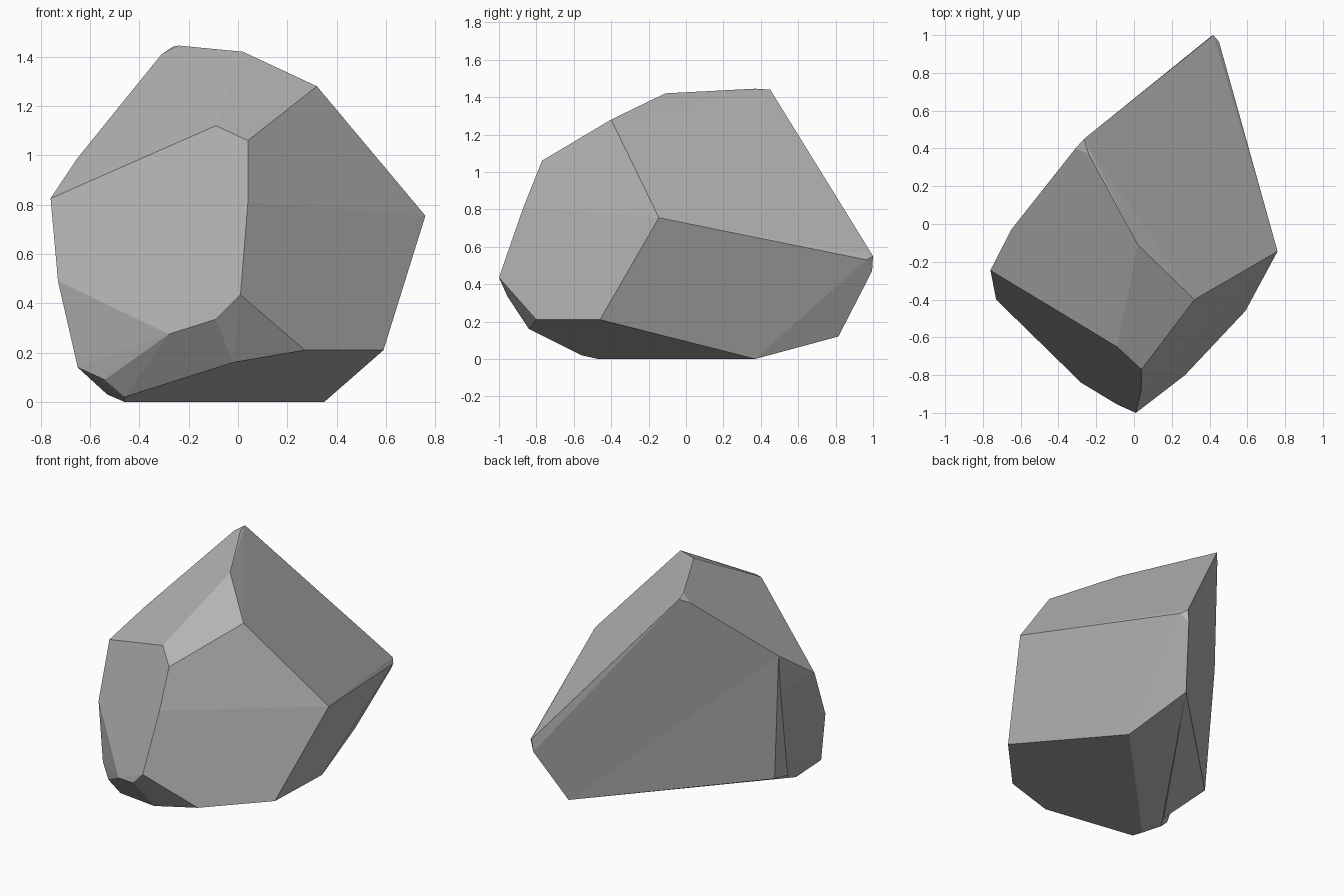
import bpy
import bmesh
import math

default_cube = bpy.data.objects.get("Cube")
if default_cube:
    bpy.data.objects.remove(default_cube, do_unlink=True)

# One stone colour
stone = bpy.data.materials.new("stone_grey")
stone.use_nodes = True
grey = (0.48, 0.48, 0.48, 1.0)
stone.diffuse_color = grey
shader = next(n for n in stone.node_tree.nodes if n.type == "BSDF_PRINCIPLED")
shader.inputs["Base Color"].default_value = grey
shader.inputs["Roughness"].default_value = 0.9


def hull_object(name, corners):
    """Chisel a convex block from its corner points."""
    bm = bmesh.new()
    for corner in corners:
        bm.verts.new(corner)
    result = bmesh.ops.convex_hull(bm, input=bm.verts[:])
    spare = set(result["geom_interior"]) | set(result["geom_unused"])
    spare_verts = [g for g in spare if isinstance(g, bmesh.types.BMVert)]
    bmesh.ops.delete(bm, geom=spare_verts, context="VERTS")
    bmesh.ops.recalc_face_normals(bm, faces=bm.faces[:])
    mesh = bpy.data.meshes.new(name)
    bm.to_mesh(mesh)
    bm.free()
    mesh.materials.append(stone)
    obj = bpy.data.objects.new(name, mesh)
    bpy.context.scene.collection.objects.link(obj)
    return obj


# Corners shared by the main block and the back shoulder
rim = (-.65, -.03, .99)
back_foot = (.28, .815, .12)
base_back = (.35, .37, 0)
base_front = (-.46, -.47, 0)
notch = (-.48, -.3, .08)

crown = [(.32, -.4, 1.28), (.02, -.11, 1.42), (-.24, .37, 1.445),
         (-.265, .45, 1.44), (-.31, .4, 1.41)]
front = [(.04, -.77, 1.06), (-.09, -.65, 1.12), (.04, -.87, .81),
         (.01, -1, .435), (-.09, -.955, .335), (-.28, -.84, .275)]
left_side = [(.76, -.145, .755), (.59, -.46, .21), (.27, -.8, .21)]
back_tip = [(.42, 1, .55), (.45, .965, .53), (.41, .995, .47)]
right_side = [(-.76, -.245, .825), (-.73, -.4, .49), (-.7, -.41, .39),
              (-.65, -.47, .14), (-.53, -.38, .03), (-.5, -.19, .405)]
underside = [(-.02, -.84, .16), (-.46, -.56, .02), (-.54, -.57, .09)]

# Main faceted block
rock = hull_object("rock", crown + front + left_side + back_tip + right_side
                   + underside + [rim, back_foot, base_back, base_front, notch])

# Overhanging back shoulder, leaving a shallow recess on the right side
core = (0, 0, .6)
shoulder = hull_object("shoulder", [rim, back_foot, base_back, base_front,
                                    notch, (-.6, -.06, .16), core])
shoulder.hide_render = True

# Fuse both blocks into one solid
union = rock.modifiers.new("fuse_shoulder", "BOOLEAN")
union.operation = "UNION"
union.solver = "EXACT"
union.object = shoulder
depsgraph = bpy.context.evaluated_depsgraph_get()
fused = bpy.data.meshes.new_from_object(rock.evaluated_get(depsgraph))
rock.modifiers.clear()
rock.data = fused
bpy.data.objects.remove(shoulder, do_unlink=True)

# Merge nearly level triangles into broad flat facets
bm = bmesh.new()
bm.from_mesh(fused)
bmesh.ops.remove_doubles(bm, verts=bm.verts[:], dist=0.001)
bmesh.ops.dissolve_limit(bm, angle_limit=math.radians(2),
                         verts=bm.verts[:], edges=bm.edges[:])
for face in bm.faces:
    face.smooth = False
    face.material_index = 0
bm.to_mesh(fused)
bm.free()
